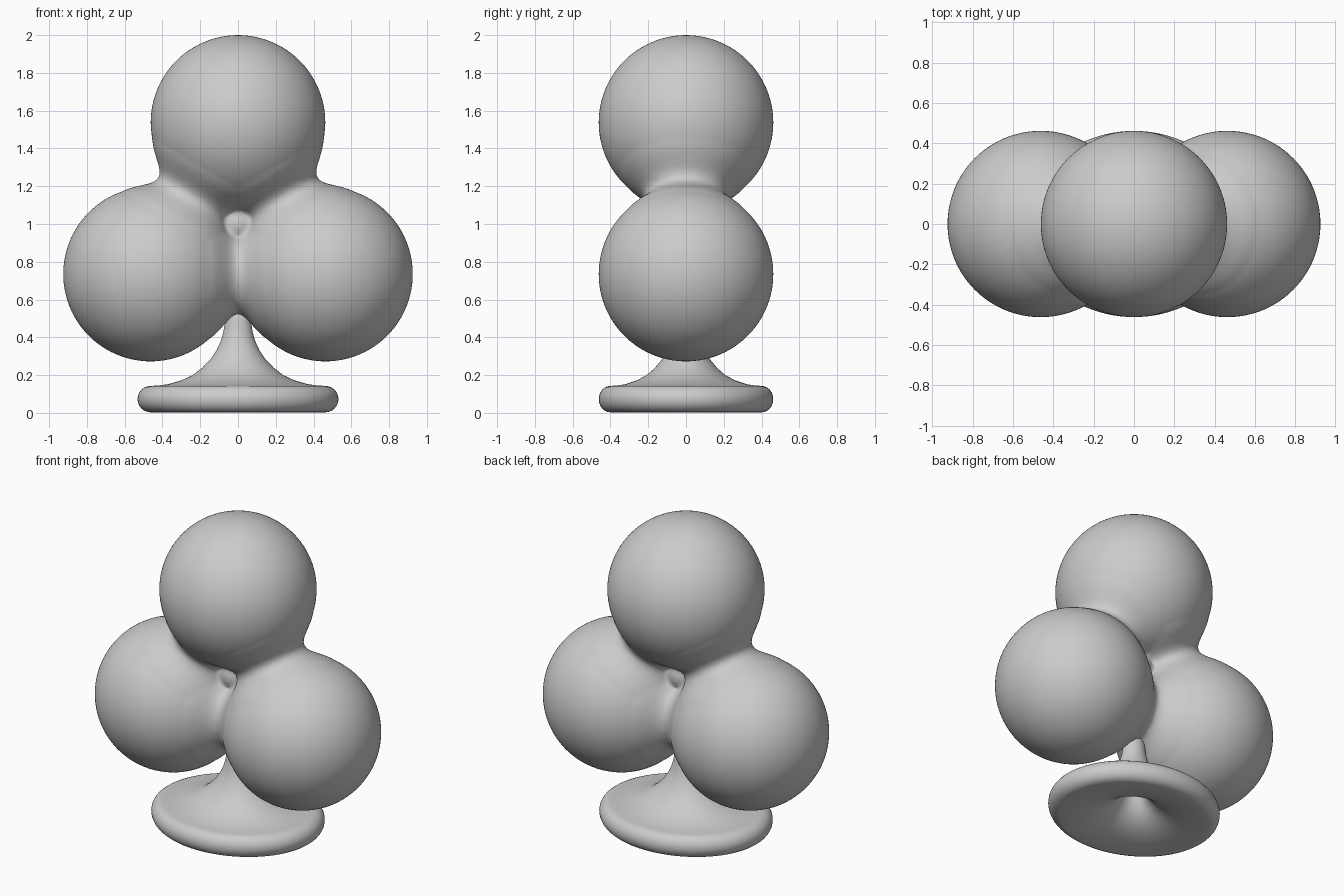
import bpy, bmesh, math
from mathutils import Vector, Matrix

if "Cube" in bpy.data.objects:
    bpy.data.objects.remove(bpy.data.objects["Cube"])

R = 0.4625
TOP = Vector((0, 0, 1.5375))
LEFT = Vector((-0.463, 0, 0.735))
RIGHT = Vector((0.463, 0, 0.735))


def lathe(bm, profile, matrix, steps=96):
    """Spin (radius, height) points about z; end points lie on the axis."""
    verts = [bm.verts.new((r, 0, z)) for r, z in profile]
    edges = [bm.edges.new(p) for p in zip(verts, verts[1:])]
    old = set(bm.verts) - set(verts)
    bmesh.ops.spin(bm, geom=verts + edges, cent=(0, 0, 0), axis=(0, 0, 1),
                   angle=2 * math.pi, steps=steps, use_duplicate=False)
    new = [v for v in bm.verts if v not in old]
    bmesh.ops.remove_doubles(bm, verts=new, dist=1e-5)
    new = [v for v in bm.verts if v not in old]
    bmesh.ops.transform(bm, matrix=matrix, verts=new)


def finish(bm, name):
    bmesh.ops.recalc_face_normals(bm, faces=bm.faces[:])
    for f in bm.faces:
        f.smooth = True
    mesh = bpy.data.meshes.new(name)
    bm.to_mesh(mesh)
    bm.free()
    obj = bpy.data.objects.new(name, mesh)
    bpy.context.collection.objects.link(obj)
    return obj


# Three round lobes
bm = bmesh.new()
for c in (TOP, LEFT, RIGHT):
    bmesh.ops.create_uvsphere(bm, u_segments=96, v_segments=64, radius=R,
                              matrix=Matrix.Translation(c))

# Filleted necks joining each pair of lobes
half = [(0.218, 0), (0.222, 0.018), (0.232, 0.035), (0.246, 0.052),
        (0.276, 0.08), (0.308, 0.11), (0.332, 0.136), (0.364, 0.18),
        (0.37, 0.2), (0, 0.2)]
neck = [(r, -z) for r, z in reversed(half[1:])] + half
for a, b in ((TOP, LEFT), (TOP, RIGHT), (LEFT, RIGHT)):
    turn = (b - a).to_track_quat('Z', 'Y').to_matrix().to_4x4()
    lathe(bm, neck, Matrix.Translation((a + b) / 2) @ turn)

# Small core closing the gap between the three necks
bmesh.ops.create_uvsphere(bm, u_segments=32, v_segments=16, radius=0.12,
                          matrix=Matrix.Translation((0, 0, 1.0)))
lobes = finish(bm, "lobes")
remesh = lobes.modifiers.new("merge", 'REMESH')
remesh.mode = 'VOXEL'
remesh.voxel_size = 0.013
remesh.use_smooth_shade = True
smooth = lobes.modifiers.new("soften", 'SMOOTH')
smooth.factor = 0.5
smooth.iterations = 3

# Oval foot with flared stem, rounded rim and hollow underside
rim = [(0.462 + 0.07 * math.cos(t), 0.073 + 0.07 * math.sin(t))
       for t in (math.radians(90 - 15 * i) for i in range(13))]
stem = [(0, 0.6), (0.06, 0.56), (0.07, 0.48), (0.077, 0.43), (0.09, 0.383),
        (0.112, 0.335), (0.145, 0.285), (0.19, 0.238), (0.24, 0.2),
        (0.30, 0.172), (0.37, 0.152), (0.42, 0.145)]
hollow = [(0.41, 0.005), (0.34, 0.012), (0.27, 0.026), (0.2, 0.05),
          (0.14, 0.085), (0.095, 0.13), (0.06, 0.19), (0.03, 0.26), (0, 0.3)]
bm = bmesh.new()
lathe(bm, stem + rim + hollow, Matrix.Diagonal((1, 0.868, 1, 1)))
finish(bm, "foot")
